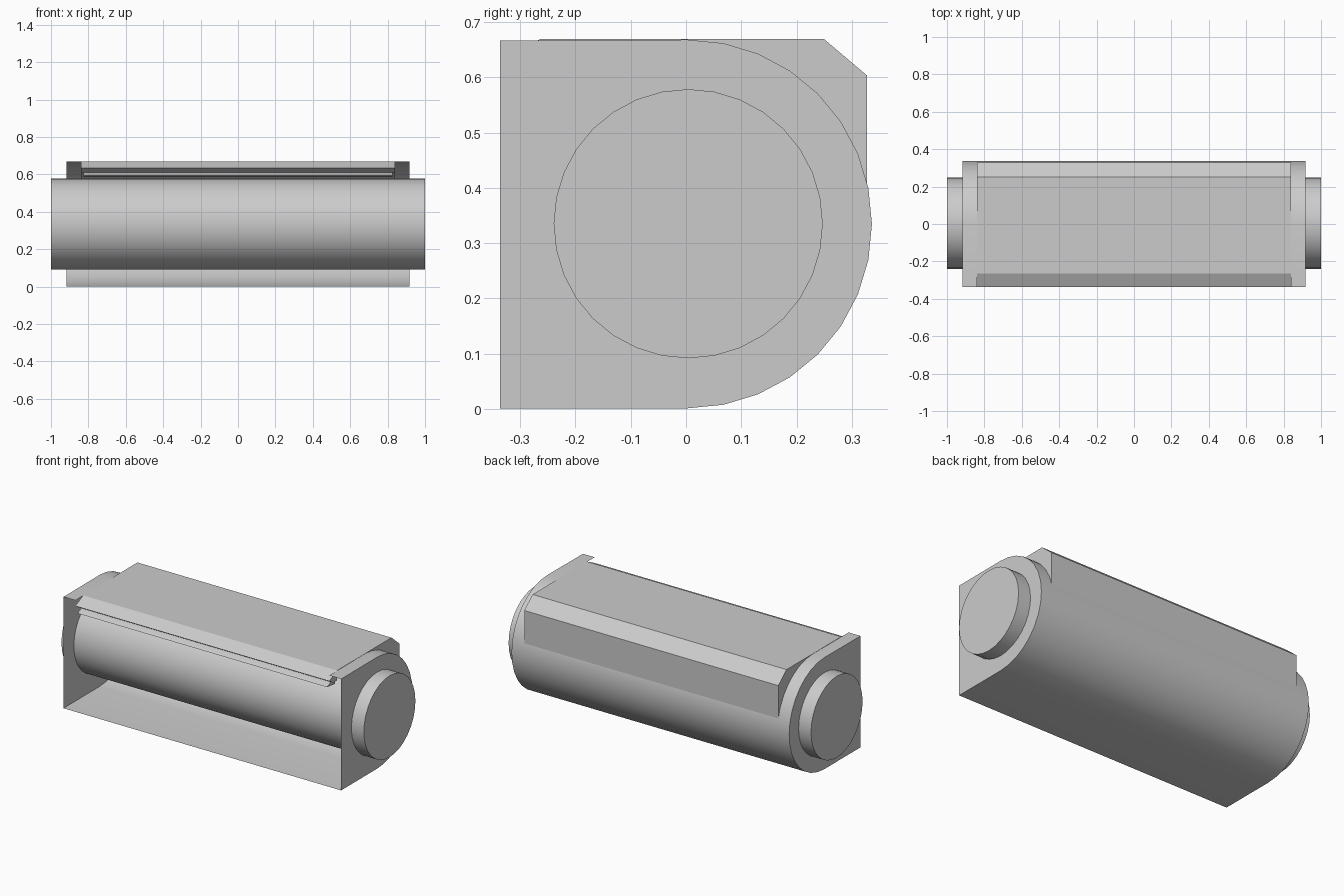
import bpy, bmesh, math

cube = bpy.data.objects.get("Cube")
if cube:
    bpy.data.objects.remove(cube, do_unlink=True)

grey = bpy.data.materials.new("plain grey")
grey.use_nodes = True
COLOUR = (0.6, 0.6, 0.6, 1)
grey.diffuse_color = COLOUR
grey.node_tree.nodes["Principled BSDF"].inputs["Base Color"].default_value = COLOUR


def finish(name, bm):
    mesh = bpy.data.meshes.new(name)
    bm.to_mesh(mesh)
    bm.free()
    mesh.materials.append(grey)
    obj = bpy.data.objects.new(name, mesh)
    bpy.context.collection.objects.link(obj)
    bpy.ops.object.select_all(action='DESELECT')
    obj.select_set(True)
    bpy.context.view_layer.objects.active = obj
    bpy.ops.object.shade_smooth_by_angle(angle=math.radians(30))
    return obj


def extrude(name, profile, half, closed=True):
    """Sweep a (y, z) profile along x; closed profiles get end faces."""
    bm = bmesh.new()
    a = [bm.verts.new((-half, y, z)) for y, z in profile]
    b = [bm.verts.new((half, y, z)) for y, z in profile]
    n = len(profile)
    for i in range(n if closed else n - 1):
        j = (i + 1) % n
        bm.faces.new((a[i], b[i], b[j], a[j]))
    if closed:
        bm.faces.new(a)
        bm.faces.new(b[::-1])
        bmesh.ops.recalc_face_normals(bm, faces=bm.faces)
    else:
        bmesh.ops.reverse_faces(bm, faces=bm.faces)
    return finish(name, bm)


def arc(cy, cz, r, start, end, steps):
    return [(cy + r * math.cos(t), cz + r * math.sin(t))
            for t in (math.radians(start + (end - start) * i / steps)
                      for i in range(steps + 1))]


FRONT, NOTCH, TOP = -0.337, -0.264, 0.667
HALF, LID = 0.918, 0.84
curve = arc(0.003, 0.3345, 0.3335, -90, 90, 16)

# Thin housing sheet, open at the front
bm = bmesh.new()
profile = [(FRONT, 0.001)] + curve + [(NOTCH, TOP)]
left = [bm.verts.new((HALF, y, z)) for y, z in profile]
right = [bm.verts.new((-HALF, y, z)) for y, z in profile]
for i in range(len(profile) - 1):
    bm.faces.new((right[i], right[i + 1], left[i + 1], left[i]))
# Top corner tabs beside the front notch, and the end plates
for s, side in ((1, left), (-1, right)):
    outer = bm.verts.new((s * HALF, FRONT, TOP))
    inner = bm.verts.new((s * LID, FRONT, TOP))
    back = bm.verts.new((s * LID, NOTCH, TOP))
    tab = [side[-1], back, inner, outer]
    cap = side + [outer]
    bm.faces.new(tab if s > 0 else tab[::-1])
    bm.faces.new(cap if s > 0 else cap[::-1])
bmesh.ops.recalc_face_normals(bm, faces=bm.faces)
# The outer top and bottom must face away from the roller
bm.faces.ensure_lookup_table()
if bm.faces[0].normal.z > 0:
    bmesh.ops.reverse_faces(bm, faces=bm.faces)
finish("housing", bm)

# Roller through both end plates
extrude("roller", arc(0.004, 0.335, 0.2435, 0, 360 - 360 / 32, 31), 1.0)

# Lid with a chamfered back edge, resting on the housing
extrude("lid", [(NOTCH, 0.669), (0.25, 0.669), (0.328, 0.603), (0.328, 0.39),
                (0.30, 0.45), (0.23, 0.56), (0.12, 0.635), (0.0, 0.664),
                (NOTCH, 0.664)], LID)

# Sloping front lip and the narrow ledge beneath it
extrude("front_lip", [(NOTCH, 0.669), (FRONT, 0.633), (-0.30, 0.61),
                      (NOTCH, 0.61)], LID)
extrude("lower_ledge", [(NOTCH, 0.612), (-0.30, 0.612), (FRONT, 0.593),
                        (NOTCH, 0.585)], 0.825)
